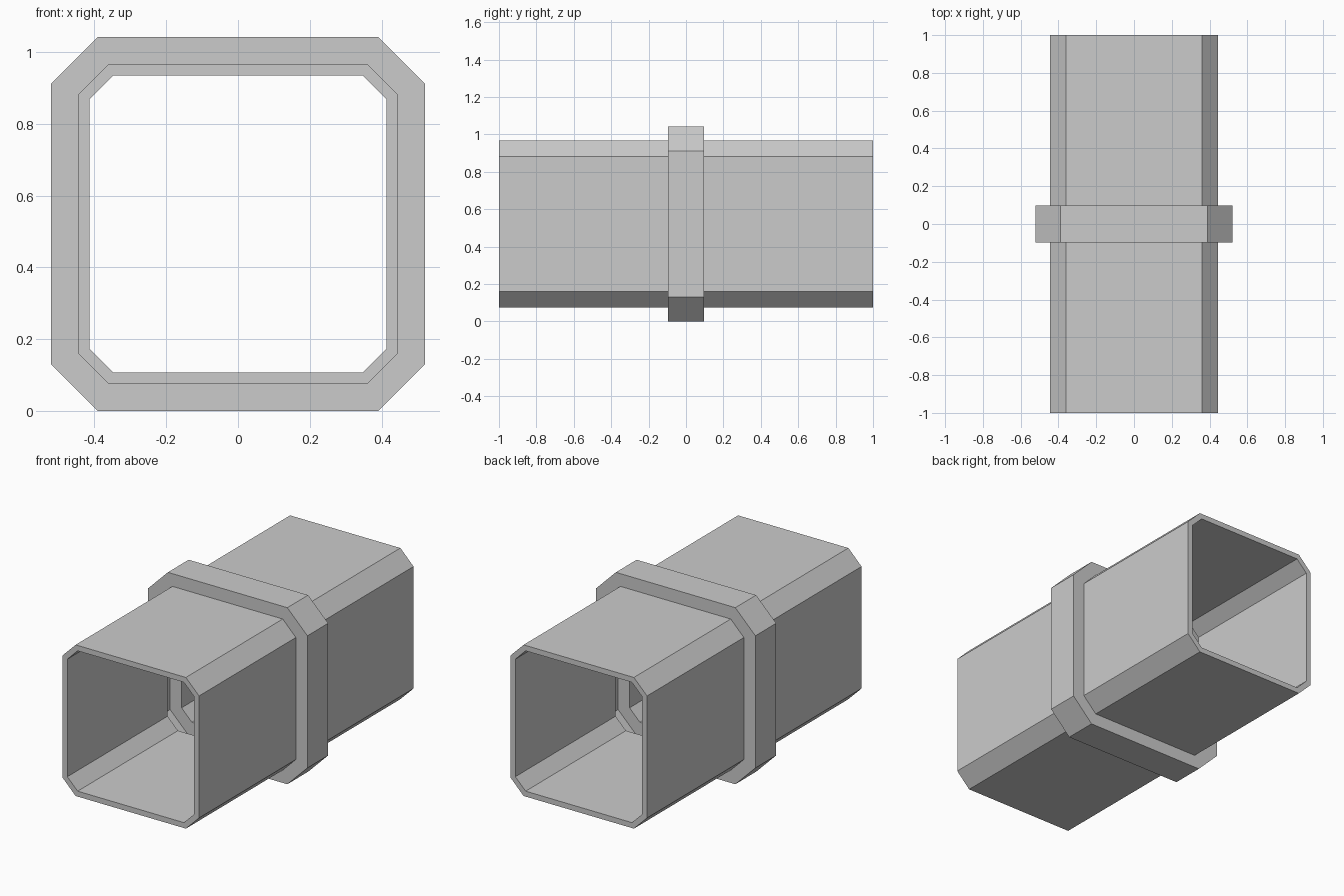
import bpy, bmesh

if "Cube" in bpy.data.objects:
    bpy.data.objects.remove(bpy.data.objects["Cube"])

CZ = 0.521            # height of the pipe axis
T = 0.032             # wall thickness
K = T * 0.4142        # shift of the chamfer corners when the wall is offset
TUBE = (0.446, 0.36)  # half width, half length of the flat side
COLLAR = (0.521, 0.39)
END, RIM = 1.0, 0.097


def inset(size):
    return (size[0] - T, size[1] - K)


def octagon(bm, y, size):
    h, f = size
    pts = [(f, -h), (h, -f), (h, f), (f, h), (-f, h), (-h, f), (-h, -f), (-f, -h)]
    return [bm.verts.new((x, y, z + CZ)) for x, z in pts]


# Closed wall section: outer skin front to back, then inner skin back to front
section = [
    (-END, TUBE), (-RIM, TUBE), (-RIM, COLLAR),
    (RIM, COLLAR), (RIM, TUBE), (END, TUBE),
    (END, inset(TUBE)), (RIM - T, inset(TUBE)), (RIM - T, inset(COLLAR)),
    (T - RIM, inset(COLLAR)), (T - RIM, inset(TUBE)), (-END, inset(TUBE)),
]

# Square pipe with chamfered corners and a hollow middle collar
bm = bmesh.new()
rings = [octagon(bm, y, size) for y, size in section]
for a, b in zip(rings, rings[1:] + rings[:1]):
    for i in range(8):
        j = (i + 1) % 8
        bm.faces.new((a[i], a[j], b[j], b[i]))
bmesh.ops.recalc_face_normals(bm, faces=bm.faces[:])
mesh = bpy.data.meshes.new("collared_pipe")
bm.to_mesh(mesh)
bm.free()
pipe = bpy.data.objects.new("collared_pipe", mesh)
bpy.context.collection.objects.link(pipe)
